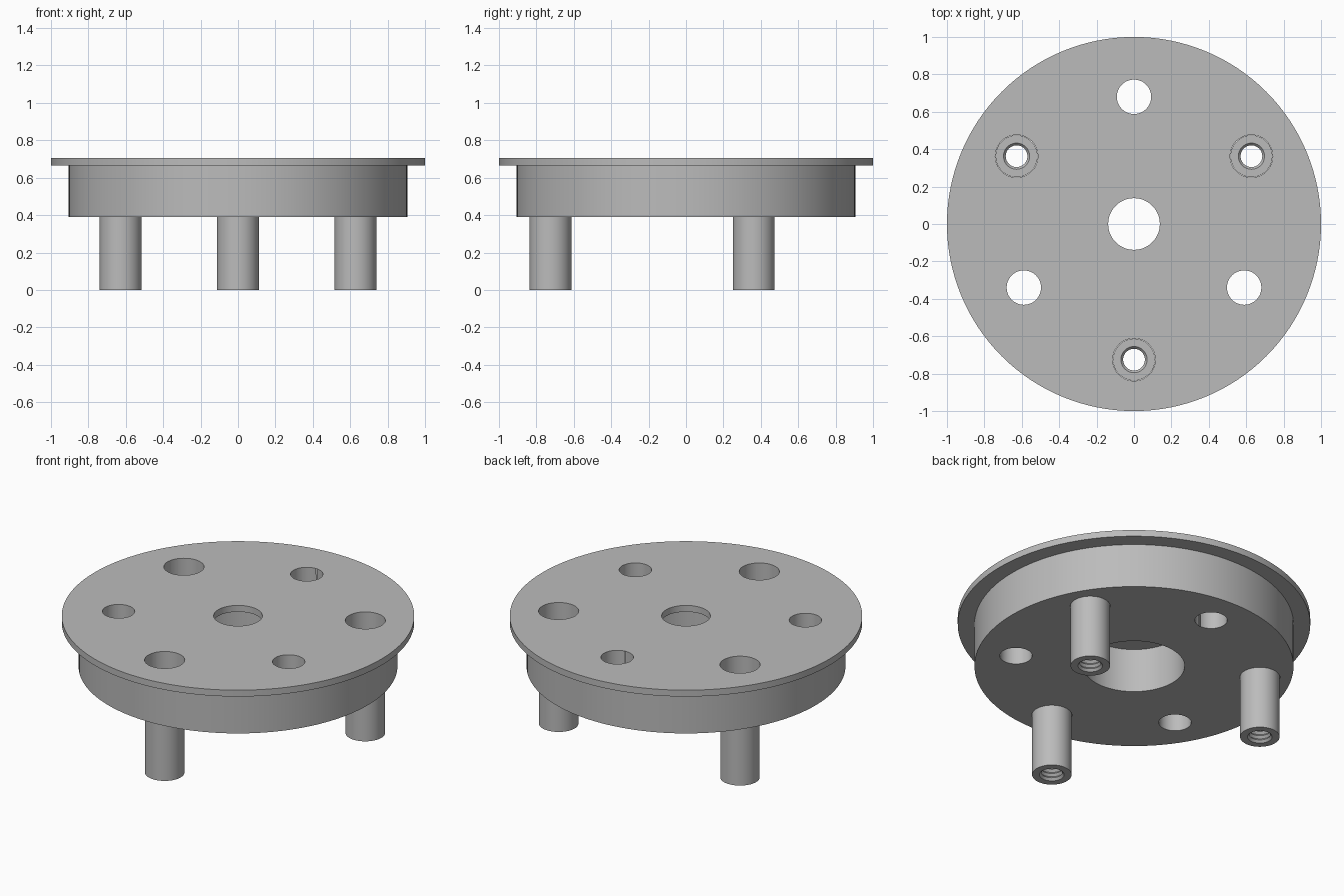
import bpy, bmesh
from math import sin, cos, pi, radians

if "Cube" in bpy.data.objects:
    bpy.data.objects.remove(bpy.data.objects["Cube"], do_unlink=True)

grey = bpy.data.materials.new("plain grey")
grey.use_nodes = True
grey.diffuse_color = (0.5, 0.5, 0.5, 1)
grey.node_tree.nodes["Principled BSDF"].inputs["Base Color"].default_value = grey.diffuse_color

# Heights and radii shared between parts
TOP, RIM, UNDER, SEAT = 0.705, 0.665, 0.39, 0.5
POST_R, POST_RING, HOLE_R, HOLE_RING = 0.112, 0.725, 0.092, 0.68


def lathe(name, profile, steps, location=(0, 0, 0)):
    """Spin a closed (radius, height) outline around z."""
    bm = bmesh.new()
    rings = []
    for i in range(steps):
        a = 2 * pi * i / steps
        rings.append([bm.verts.new((r * cos(a), r * sin(a), z)) for r, z in profile])
    n = len(profile)
    for i in range(steps):
        a, b = rings[i], rings[(i + 1) % steps]
        for j in range(n):
            k = (j + 1) % n
            bm.faces.new((a[j], b[j], b[k], a[k]))
    bmesh.ops.recalc_face_normals(bm, faces=bm.faces)
    mesh = bpy.data.meshes.new(name)
    bm.to_mesh(mesh)
    bm.free()
    mesh.materials.append(grey)
    obj = bpy.data.objects.new(name, mesh)
    obj.location = location
    bpy.context.collection.objects.link(obj)
    return obj


def on_ring(radius, degrees):
    a = radians(degrees)
    return radius * cos(a), radius * sin(a), 0


def smooth(obj):
    bpy.ops.object.select_all(action="DESELECT")
    obj.select_set(True)
    bpy.context.view_layer.objects.active = obj
    bpy.ops.object.shade_smooth_by_angle(angle=radians(30))


def drill(obj, radius, location):
    """Cut a round through hole."""
    bpy.ops.mesh.primitive_cylinder_add(vertices=48, radius=radius, depth=2, location=location)
    cutter = bpy.context.object
    cutter.data.materials.append(grey)
    mod = obj.modifiers.new("hole", "BOOLEAN")
    mod.object, mod.operation, mod.solver = cutter, "DIFFERENCE", "EXACT"
    bpy.context.view_layer.objects.active = obj
    bpy.ops.object.modifier_apply(modifier=mod.name)
    bpy.data.objects.remove(cutter, do_unlink=True)


# Flanged disc with a small centre hole opening into a wide bore below
disc = lathe("flanged_disc", [(0.138, TOP), (1, TOP), (1, RIM), (0.905, RIM), (0.905, UNDER),
                              (0.287, UNDER), (0.287, RIM), (0.138, RIM)], 128)
for angle in (90, 210, 330):
    drill(disc, HOLE_R, on_ring(HOLE_RING, angle))
for angle in (30, 150, 270):
    drill(disc, POST_R + 0.002, on_ring(POST_RING, angle))
smooth(disc)

# Hollow posts with an internal thread, set into the sockets
TURNS = 18
pitch = SEAT / TURNS
thread = [(0.07 if i % 2 == 0 else 0.058, i * pitch / 2) for i in range(2 * TURNS + 1)]
for name, angle in (("left_post", 30), ("right_post", 150), ("front_post", 270)):
    post = lathe(name, thread + [(POST_R, SEAT), (POST_R, 0)], 48, on_ring(POST_RING, angle))
    smooth(post)
